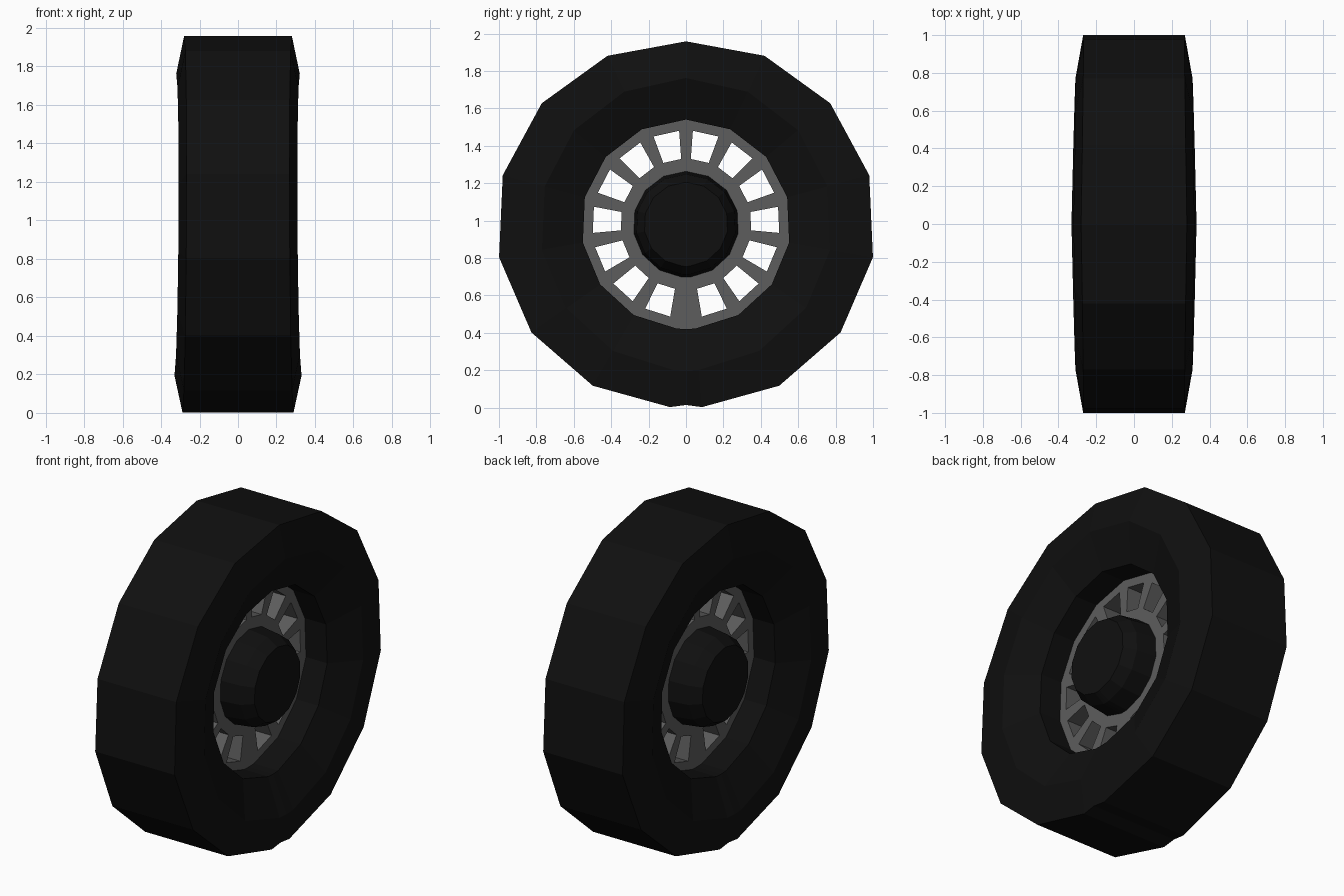
import bpy, bmesh
from math import sin, cos, radians

if "Cube" in bpy.data.objects:
    bpy.data.objects.remove(bpy.data.objects["Cube"])

CZ = 0.98                                   # axle height
HALF = [25 * i for i in range(8)]           # 25 degree steps, 0 = top
ANGLES = HALF + [180] + [360 - a for a in reversed(HALF[1:])]


def material(name, v):
    m = bpy.data.materials.new(name)
    m.diffuse_color = (v, v, v, 1)
    m.use_nodes = True
    m.node_tree.nodes["Principled BSDF"].inputs["Base Color"].default_value = m.diffuse_color
    return m


def finish(name, bm, mat):
    bmesh.ops.remove_doubles(bm, verts=bm.verts, dist=1e-5)
    bmesh.ops.recalc_face_normals(bm, faces=bm.faces)
    me = bpy.data.meshes.new(name)
    bm.to_mesh(me)
    bm.free()
    me.materials.append(mat)
    ob = bpy.data.objects.new(name, me)
    bpy.context.collection.objects.link(ob)
    return ob


def polar(x, r, a):
    t = radians(a)
    return (x, r * sin(t), CZ + r * cos(t))


def lathe(name, profile, mat, cyclic=False):
    """profile(angle) gives (x, radius) points; rings are joined around x."""
    bm = bmesh.new()
    rings = [[bm.verts.new(polar(x, r, a)) for x, r in profile(a)] for a in ANGLES]
    n = len(rings[0])
    for i, ring in enumerate(rings):
        nxt = rings[(i + 1) % len(rings)]
        for j in range(n if cyclic else n - 1):
            k = (j + 1) % n
            bm.faces.new((ring[j], ring[k], nxt[k], nxt[j]))
    if not cyclic:
        bm.faces.new([r[0] for r in rings])
        bm.faces.new([r[-1] for r in rings])
    return finish(name, bm, mat)


black = material("rubber", 0.005)
grey = material("rim_grey", 0.11)


# Tyre: slightly wider at the bottom, slightly bulged fore and aft
def tyre_profile(a):
    s, c = abs(sin(radians(a))), cos(radians(a))
    tread = 0.978 + 0.0375 * s - (0.012 if a == 180 else 0)
    dw = -0.017 * s - 0.005 * c
    side = [(0.285 + dw, tread), (0.326 + dw, 0.782), (0.235 + dw, 0.56)]
    return side + [(-x, r) for x, r in reversed(side)]


lathe("tyre", tyre_profile, black, cyclic=True)


# Hub: drum with bevelled caps on both sides
def hub_profile(a):
    side = [(0.267, 0.225), (0.2, 0.268), (0.06, 0.285)]
    return side + [(-x, r) for x, r in reversed(side)]


lathe("hub", hub_profile, black)

# Rim disc: polar grid with one window left open in each 25 degree sector
RADII = [0.28, 0.355, 0.508, 0.564]
CUTS = [0, 4.2, 20.3, 25]
bm = bmesh.new()


def rim_quad(side, r0, r1, pts):
    (a0, f0), (a1, f1) = pts
    bm.faces.new([bm.verts.new(polar(0, r * f, side * a)) for r, f, a in
                  ((r0, f0, a0), (r1, f0, a0), (r1, f1, a1), (r0, f1, a1))])


for side in (1, -1):
    for start in HALF[:-1]:
        pts = [(start + c, cos(radians(12.5)) / cos(radians(c - 12.5))) for c in CUTS]
        for i in range(3):
            for j in range(3):
                if not (i == 1 and j == 1):
                    rim_quad(side, RADII[j], RADII[j + 1], pts[i:i + 2])
    # narrow solid wedge at the bottom
    for j in range(3):
        rim_quad(side, RADII[j], RADII[j + 1], [(175, 1), (180, 1)])

rim = finish("spoked_rim", bm, grey)
mod = rim.modifiers.new("thickness", 'SOLIDIFY')
mod.thickness = 0.15
mod.offset = 0
